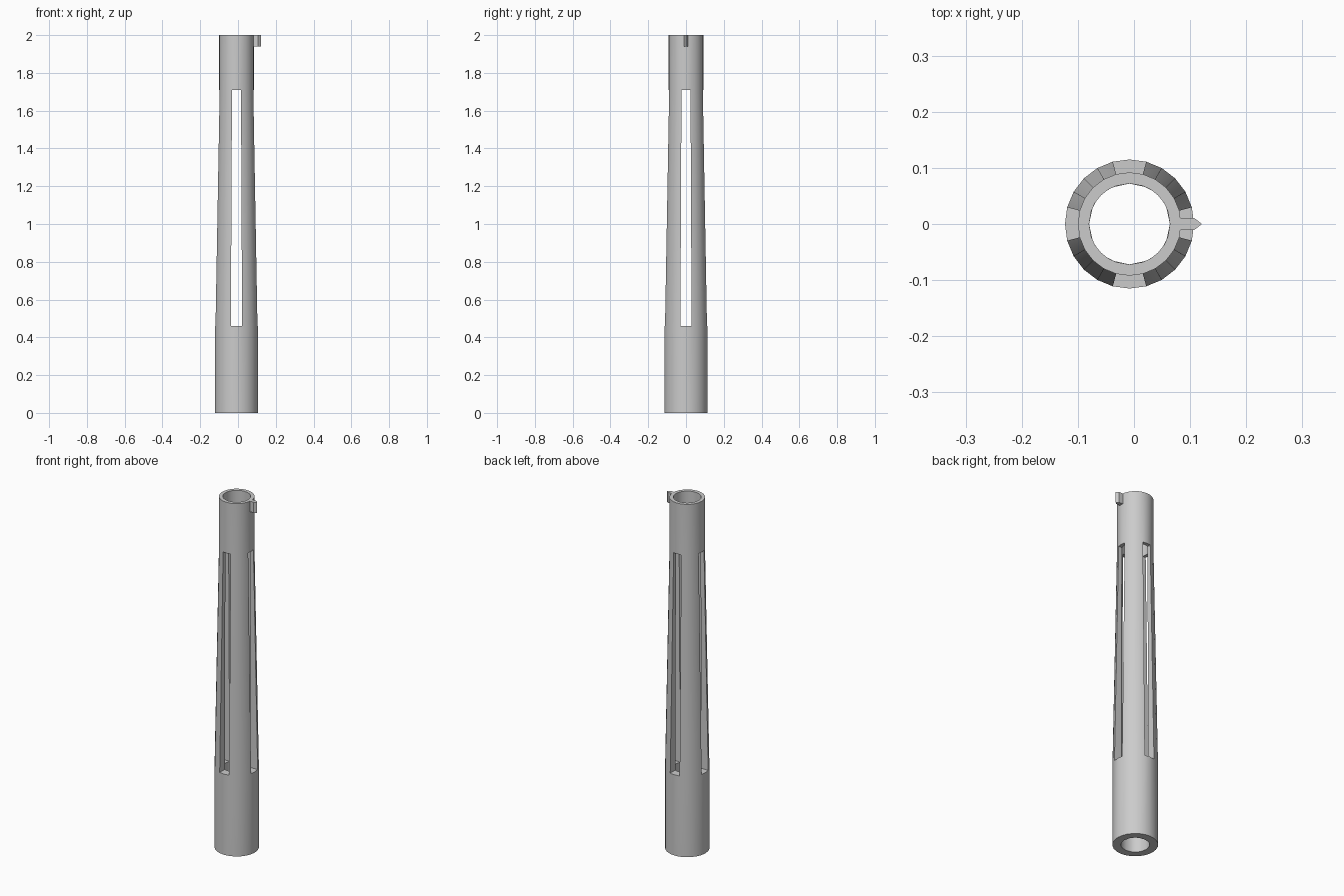
import bpy, bmesh
from math import asin, sin, cos, radians

cube = bpy.data.objects.get("Cube")
if cube:
    bpy.data.objects.remove(cube, do_unlink=True)

grey = bpy.data.materials.new("light grey")
grey.use_nodes = True
GREY = (0.6, 0.6, 0.6, 1)
grey.diffuse_color = GREY
grey.node_tree.nodes["Principled BSDF"].inputs["Base Color"].default_value = GREY

CX = -0.008          # axis of the tube
SIDES = 24
BORE = 0.072
LEVELS = [(0, 0.115), (0.46, 0.115), (1.71, 0.092), (2, 0.092)]


def finish(bm, name):
    bmesh.ops.recalc_face_normals(bm, faces=bm.faces)
    mesh = bpy.data.meshes.new(name)
    bm.to_mesh(mesh)
    bm.free()
    mesh.materials.append(grey)
    obj = bpy.data.objects.new(name, mesh)
    bpy.context.collection.objects.link(obj)
    bpy.ops.object.select_all(action='DESELECT')
    obj.select_set(True)
    bpy.context.view_layer.objects.active = obj
    bpy.ops.object.shade_smooth_by_angle(angle=radians(30))
    return obj


def bore_angle(k, radius):
    # shift the bore vertices so that each slot has parallel walls
    edge = asin(radius * sin(radians(15)) / BORE)
    step = [0, edge, (edge + radians(45)) / 2, radians(45)]
    quarter = round(k / 6)
    off = k - 6 * quarter
    return radians(90) * quarter + (step[off] if off >= 0 else -step[-off])


# Slotted tube: two skins, end rims and slot walls
bm = bmesh.new()
outer, inner = [], []
for z, r in LEVELS:
    ring = [radians(15) * k for k in range(SIDES)]
    outer.append([bm.verts.new((CX + r * cos(a), r * sin(a), z)) for a in ring])
    ring = [bore_angle(k, r) for k in range(SIDES)]
    inner.append([bm.verts.new((CX + BORE * cos(a), BORE * sin(a), z)) for a in ring])

for k in range(SIDES):
    n = (k + 1) % SIDES
    in_slot = k % 6 in (0, 5)
    for lv in range(3):
        if lv == 1 and in_slot:
            continue
        for skin in (outer, inner):
            bm.faces.new((skin[lv][k], skin[lv][n], skin[lv + 1][n], skin[lv + 1][k]))
    # bottom and top rims, plus the sill and head of each slot
    for lv in ((0, 1, 2, 3) if in_slot else (0, 3)):
        bm.faces.new((outer[lv][k], outer[lv][n], inner[lv][n], inner[lv][k]))
    # side walls of the slots
    if k % 6 in (1, 5):
        bm.faces.new((outer[1][k], outer[2][k], inner[2][k], inner[1][k]))
finish(bm, "slotted_tube")

# Pointed key on the rim
bm = bmesh.new()
outline = [(0.076, -0.011), (0.107, -0.011), (0.121, 0), (0.107, 0.011), (0.076, 0.011)]
base = bm.faces.new([bm.verts.new((x, y, 1.94)) for x, y in outline])
top = bmesh.ops.extrude_face_region(bm, geom=[base])
bmesh.ops.translate(bm, vec=(0, 0, 0.06),
                    verts=[v for v in top["geom"] if isinstance(v, bmesh.types.BMVert)])
finish(bm, "rim_key")
